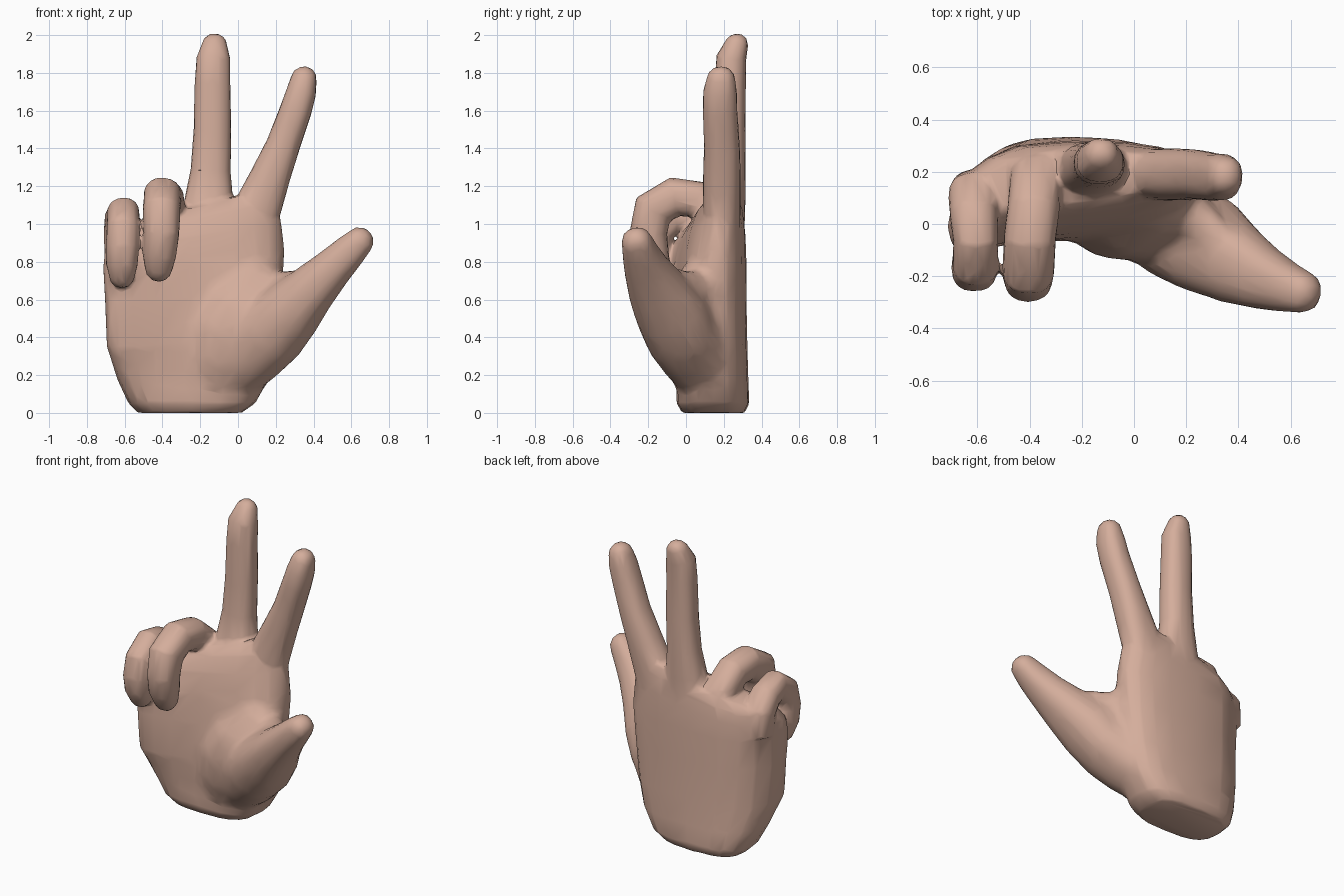
import bpy, bmesh, math
from mathutils import Vector

bm = bmesh.new()
N = 20


def skin(rings):
    """Join a list of point rings into a closed tube."""
    loops = [[bm.verts.new(p) for p in r] for r in rings]
    for a, b in zip(loops, loops[1:]):
        for i in range(N):
            j = (i + 1) % N
            bm.faces.new((a[i], a[j], b[j], b[i]))
    bm.faces.new(loops[0][::-1])
    bm.faces.new(loops[-1])


def power(v, e):
    return math.copysign(abs(v) ** e, v)


def digit(points, ref=(1, 0, 0)):
    """Finger along points (x, y, z, half width, half depth), rounded at the tip."""
    pos = [Vector(p[:3]) for p in points]
    size = [p[3:] for p in points]
    end = (pos[-1] - pos[-2]).normalized()
    tip, (w, d) = pos[-1], size[-1]
    for along, s in ((0.5, 0.87), (0.85, 0.55), (1.0, 0.2)):
        pos.append(tip + end * along * w)
        size.append((w * s, d * s))
    rings = []
    for i, c in enumerate(pos):
        t = (pos[min(i + 1, len(pos) - 1)] - pos[max(i - 1, 0)]).normalized()
        side = Vector(ref)
        side = (side - side.dot(t) * t).normalized()
        depth = t.cross(side)
        w, d = size[i]
        rings.append([c + side * w * power(math.cos(k * math.tau / N), 0.85)
                      + depth * d * power(math.sin(k * math.tau / N), 0.85) for k in range(N)])
    skin(rings)


# Palm: z, left, right, front, back, slope of the section towards the index side
palm = [
    (0.0, -0.53, 0.02, -0.02, 0.31, 0),
    (0.05, -0.58, 0.09, -0.05, 0.335, 0),
    (0.18, -0.64, 0.17, -0.05, 0.33, 0),
    (0.35, -0.695, 0.21, -0.06, 0.325, 0),
    (0.6, -0.705, 0.235, -0.05, 0.32, 0),
    (0.8, -0.715, 0.25, -0.03, 0.32, 0.05),
    (0.95, -0.705, 0.23, 0.0, 0.315, 0.15),
    (1.05, -0.67, 0.21, 0.04, 0.305, 0.22),
    (1.11, -0.58, 0.16, 0.09, 0.28, 0.25),
]
rings = []
for z, x0, x1, y0, y1, s in palm:
    ring = []
    for k in range(N):
        a = k * math.tau / N
        x = (x0 + x1) / 2 + (x1 - x0) / 2 * power(math.cos(a), 0.7)
        y = (y0 + y1) / 2 + (y1 - y0) / 2 * power(math.sin(a), 0.7)
        y -= 0.10 * max(0, (-0.3 - x) / 0.4) ** 2 * min(1, z / 0.3)
        if y < 0.15:
            y += 0.12 * (x + 0.2) * min(1, z)
        ring.append((x, y, z + s * (x + 0.15)))
    rings.append(ring)
skin(rings)

# Index finger
digit([(0.06, 0.19, 0.95, 0.13, 0.10), (0.11, 0.19, 1.10, 0.125, 0.10),
       (0.175, 0.19, 1.26, 0.105, 0.10), (0.24, 0.19, 1.42, 0.09, 0.095),
       (0.305, 0.18, 1.60, 0.085, 0.092), (0.335, 0.18, 1.70, 0.08, 0.09),
       (0.348, 0.185, 1.765, 0.07, 0.077)])
# Middle finger
digit([(-0.16, 0.20, 0.95, 0.14, 0.11), (-0.155, 0.215, 1.12, 0.13, 0.10),
       (-0.145, 0.225, 1.28, 0.107, 0.09), (-0.135, 0.23, 1.50, 0.1, 0.085),
       (-0.135, 0.235, 1.75, 0.095, 0.083), (-0.13, 0.24, 1.88, 0.09, 0.08),
       (-0.125, 0.265, 1.94, 0.07, 0.065)])
# Curled ring finger
digit([(-0.37, 0.19, 0.88, 0.10, 0.10), (-0.375, 0.17, 1.04, 0.10, 0.10),
       (-0.385, 0.06, 1.13, 0.1, 0.10), (-0.40, -0.06, 1.145, 0.1, 0.105),
       (-0.405, -0.175, 1.075, 0.1, 0.11), (-0.405, -0.2, 0.95, 0.094, 0.10),
       (-0.415, -0.18, 0.84, 0.09, 0.09), (-0.42, -0.155, 0.77, 0.075, 0.075)])
# Curled little finger
digit([(-0.61, 0.12, 0.80, 0.095, 0.09), (-0.615, 0.11, 0.95, 0.097, 0.09),
       (-0.615, 0.04, 1.025, 0.092, 0.09), (-0.607, -0.06, 1.05, 0.086, 0.095),
       (-0.607, -0.15, 0.98, 0.088, 0.10), (-0.612, -0.17, 0.88, 0.088, 0.09),
       (-0.615, -0.155, 0.79, 0.085, 0.085), (-0.615, -0.135, 0.73, 0.07, 0.07)])
# Thumb with the ball at its base
digit([(-0.03, 0.10, 0.17, 0.12, 0.13), (0.06, 0.06, 0.29, 0.17, 0.19),
       (0.17, -0.02, 0.42, 0.19, 0.20), (0.28, -0.085, 0.54, 0.17, 0.19),
       (0.39, -0.155, 0.655, 0.135, 0.155), (0.50, -0.21, 0.765, 0.107, 0.12),
       (0.59, -0.245, 0.855, 0.09, 0.095), (0.64, -0.26, 0.905, 0.078, 0.082)],
      ref=(0.7, 0, -0.7))
# Soft inner part of the thumb ball, flowing into the palm
digit([(-0.12, 0.10, 0.10, 0.14, 0.13), (-0.08, 0.08, 0.26, 0.21, 0.19),
       (-0.03, 0.06, 0.42, 0.24, 0.20), (0.04, 0.05, 0.56, 0.20, 0.18),
       (0.10, 0.08, 0.68, 0.13, 0.14)])
# Web of skin between thumb and index finger
digit([(0.0, 0.12, 0.50, 0.10, 0.12), (0.14, 0.10, 0.62, 0.10, 0.12),
       (0.25, 0.0, 0.68, 0.07, 0.09), (0.36, -0.10, 0.71, 0.05, 0.06)],
      ref=(0.7, 0, -0.7))

bmesh.ops.recalc_face_normals(bm, faces=bm.faces)
mesh = bpy.data.meshes.new("hand")
bm.to_mesh(mesh)
bm.free()
hand = bpy.data.objects.new("hand", mesh)
bpy.context.collection.objects.link(hand)
bpy.context.view_layer.objects.active = hand
hand.select_set(True)


def apply(name, kind, **settings):
    m = hand.modifiers.new(name, kind)
    for key, value in settings.items():
        setattr(m, key, value)
    bpy.ops.object.modifier_apply(modifier=m.name)


# Fuse the parts into one skin and blend the thumb ball into the palm
apply("fuse", 'REMESH', mode='VOXEL', voxel_size=0.011)
group = hand.vertex_groups.new(name="palm_blend")
group.add([v.index for v in hand.data.vertices
           if 0.1 < v.co.z < 0.85 and -0.45 < v.co.x < 0.32 and v.co.y < 0.2
           and not (v.co.x < -0.28 and v.co.z > 0.65)], 1, 'REPLACE')
apply("blend", 'SMOOTH', factor=0.5, iterations=90, vertex_group="palm_blend")
# Soften every seam, then thin the mesh
apply("soften", 'SMOOTH', factor=0.5, iterations=8)
apply("thin", 'DECIMATE', ratio=0.03)

mat = bpy.data.materials.new("skin")
mat.diffuse_color = (0.66, 0.42, 0.33, 1)
hand.data.materials.clear()
hand.data.materials.append(mat)
bpy.ops.object.shade_smooth_by_angle(angle=math.radians(50))
